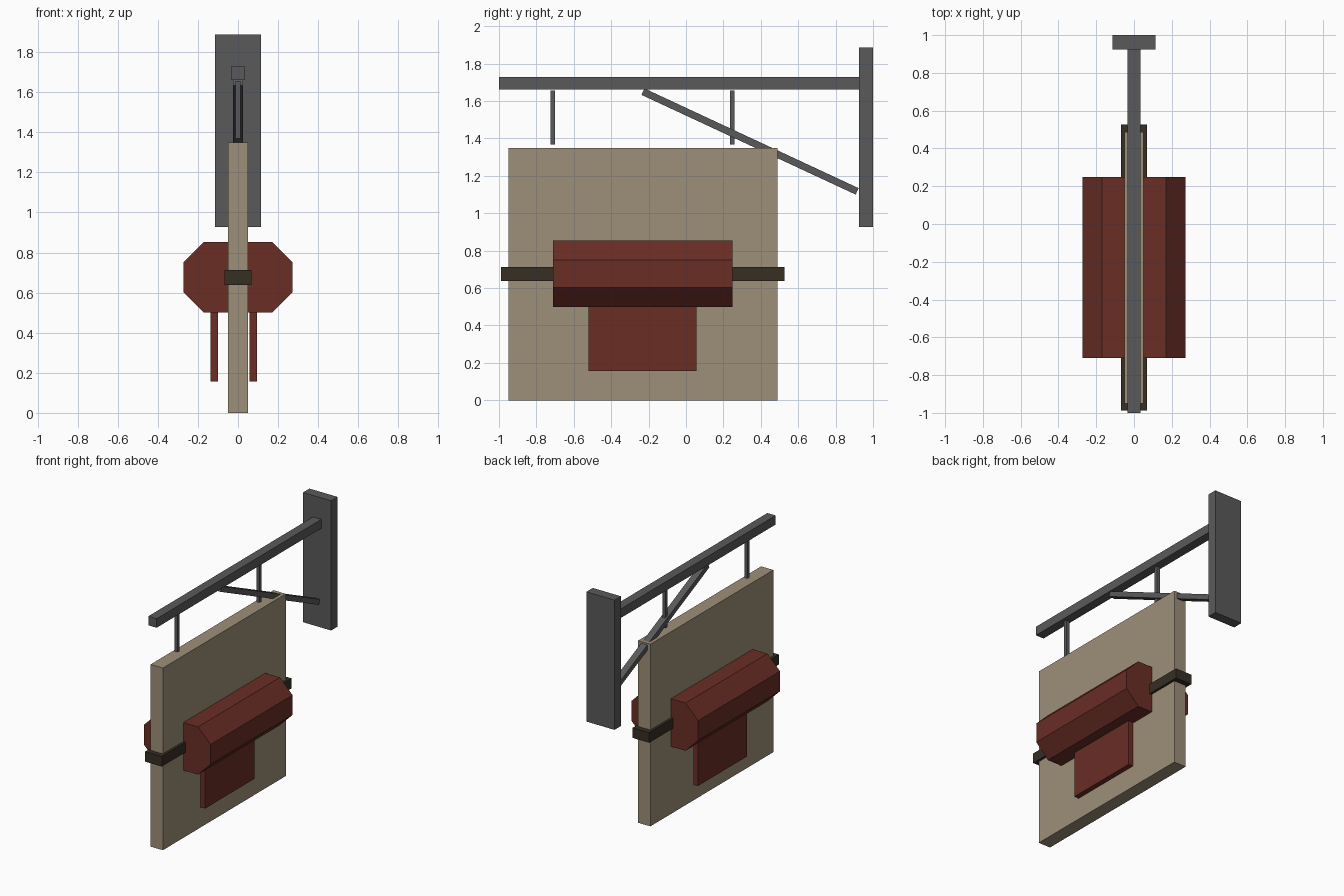
import bpy, bmesh, math
from mathutils import Matrix

if "Cube" in bpy.data.objects:
    bpy.data.objects.remove(bpy.data.objects["Cube"])


def material(name, rgb):
    m = bpy.data.materials.new(name)
    lin = [(c / 255 / 12.92) if c < 10 else ((c / 255 + 0.055) / 1.055) ** 2.4 for c in rgb]
    m.diffuse_color = (*lin, 1)
    m.use_nodes = True
    m.node_tree.nodes["Principled BSDF"].inputs["Base Color"].default_value = m.diffuse_color
    return m


IRON = material("grey iron", (90, 90, 91))
WOOD = material("pale wood", (158, 143, 120))
RED = material("dark red", (106, 45, 37))
STRAP = material("dark brown", (54, 46, 36))


def finish(name, bm, mat):
    bmesh.ops.recalc_face_normals(bm, faces=bm.faces)
    me = bpy.data.meshes.new(name)
    bm.to_mesh(me)
    bm.free()
    me.materials.append(mat)
    ob = bpy.data.objects.new(name, me)
    bpy.context.collection.objects.link(ob)
    return ob


def box(name, x, y, z, mat):
    """Box from (min, max) ranges on each axis."""
    bm = bmesh.new()
    bmesh.ops.create_cube(bm, size=1)
    bmesh.ops.scale(bm, vec=[r[1] - r[0] for r in (x, y, z)], verts=bm.verts)
    bmesh.ops.translate(bm, vec=[(r[0] + r[1]) / 2 for r in (x, y, z)], verts=bm.verts)
    return finish(name, bm, mat)


# Wall plate and the beam reaching out from it
box("wall_plate", (-0.115, 0.115), (0.925, 1.0), (0.927, 1.887), IRON)
box("beam", (-0.034, 0.034), (-1.0, 0.925), (1.661, 1.728), IRON)

# Hangers under the beam
for i, y in enumerate((-0.713, 0.247)):
    box(f"hanger_{i + 1}", (-0.0125, 0.0125), (y - 0.0125, y + 0.0125), (1.368, 1.656), IRON)

# Diagonal brace
(y0, z0), (y1, z1) = (-0.23, 1.65), (0.915, 1.117)
length = math.hypot(y1 - y0, z1 - z0)
brace = box("brace", (-0.025, 0.025), (-length / 2, length / 2), (-0.019, 0.019), IRON)
brace.data.transform(Matrix.Translation((0, (y0 + y1) / 2, (z0 + z1) / 2))
                     @ Matrix.Rotation(math.atan2(z1 - z0, y1 - y0), 4, 'X'))

# Hanging board and the strap around it
box("sign_board", (-0.05, 0.05), (-0.95, 0.488), (0, 1.348), WOOD)
box("strap", (-0.068, 0.068), (-0.988, 0.527), (0.638, 0.713), STRAP)

# Chamfered bolster on each face of the board
profile = [(0.045, 0.5), (0.17, 0.5), (0.273, 0.603), (0.273, 0.75), (0.17, 0.853), (0.045, 0.853)]
for side, s in (("right", 1), ("left", -1)):
    bm = bmesh.new()
    face = bm.faces.new([bm.verts.new((s * x, -0.71, z)) for x, z in profile])
    ext = bmesh.ops.extrude_face_region(bm, geom=[face], use_keep_orig=True)
    bmesh.ops.translate(bm, vec=(0, 0.958, 0),
                        verts=[v for v in ext["geom"] if isinstance(v, bmesh.types.BMVert)])
    finish(f"bolster_{side}", bm, RED)

# Flaps hanging below the bolsters
for side, x in (("right", (0.057, 0.095)), ("left", (-0.136, -0.099))):
    box(f"flap_{side}", x, (-0.52, 0.055), (0.156, 0.51), RED)
